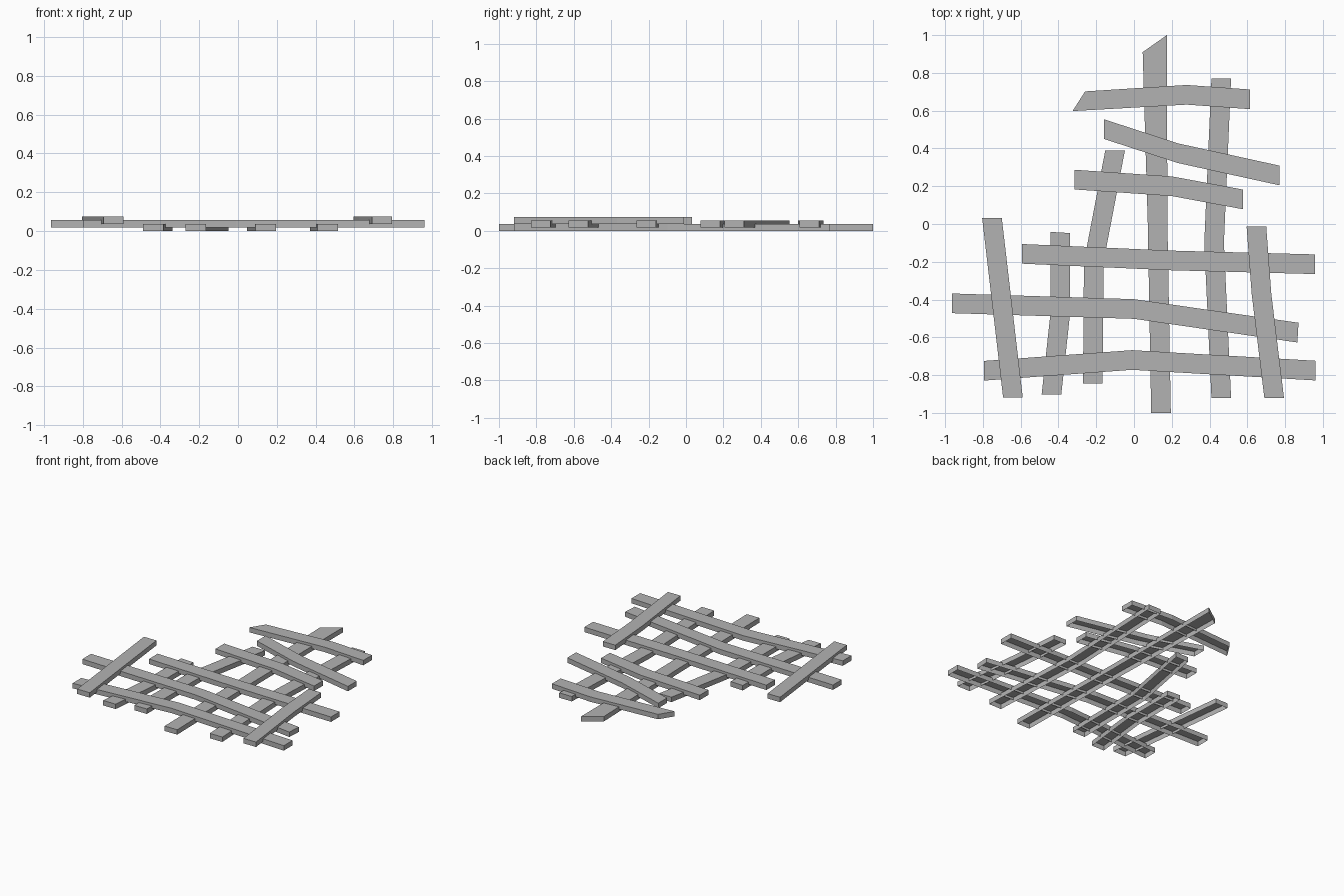
import bpy
import bmesh
from mathutils import Vector

default = bpy.data.objects.get("Cube")
if default:
    bpy.data.objects.remove(default, do_unlink=True)

grey = bpy.data.materials.new("weathered_grey")
grey.use_nodes = True
colour = (0.45, 0.45, 0.45, 1)
grey.diffuse_color = colour
grey.node_tree.nodes["Principled BSDF"].inputs["Base Color"].default_value = colour

THICK = 0.037
HALF = 0.052


def plank(name, path, side, level, start_cut=(0, 0), end_cut=(0, 0)):
    """Bent plank with an open underside; side points to its right edge,
    the cuts shift the right edge (and the left one oppositely) at each end."""
    centres = [Vector((x, y, 0)) for x, y in path]
    offsets = [Vector((*side, 0)) * HALF for _ in centres]
    offsets[0] += Vector((*start_cut, 0))
    offsets[-1] += Vector((*end_cut, 0))
    right = [c + o for c, o in zip(centres, offsets)]
    left = [c - o for c, o in zip(centres, offsets)]
    outline = right + left[::-1]

    bm = bmesh.new()
    base = Vector((0, 0, level))
    top_z = Vector((0, 0, level + THICK))
    low = [bm.verts.new(p + base) for p in outline]
    top = [bm.verts.new(p + top_z) for p in outline]
    count = len(outline)
    # Top boards
    for i in range(len(path) - 1):
        j = count - 1 - i
        bm.faces.new((top[i], top[i + 1], top[j - 1], top[j]))
    # Edges all round
    for i in range(count):
        j = (i + 1) % count
        bm.faces.new((low[i], low[j], top[j], top[i]))
    mesh = bpy.data.meshes.new(name)
    bm.to_mesh(mesh)
    bm.free()
    mesh.materials.append(grey)
    obj = bpy.data.objects.new(name, mesh)
    bpy.context.collection.objects.link(obj)


UPRIGHT, RAIL = (1, 0), (0, -1)

# Bottom layer: lengthwise planks
plank("long_plank_main", [(.143, -1), (.125, 0), (.11, .955)], UPRIGHT, 0,
      end_cut=(.012, .045))
plank("long_plank_left", [(.462, -.92), (.424, -.1), (.462, .77)], UPRIGHT, 0)
plank("long_plank_leaning", [(-.218, -.845), (-.213, -.2), (-.1, .39)], UPRIGHT, 0)
plank("long_plank_short", [(-.437, -.903), (-.39, -.47), (-.39, -.045)], UPRIGHT, 0,
      end_cut=(0, -.003))

# Middle layer: cross planks
MID = 0.019
plank("cross_plank_back", [(-.292, .65), (.28, .684), (.615, .66)], RAIL, MID,
      start_cut=(-.033, 0))
plank("cross_plank_slanted", [(-.158, .502), (.232, .375), (.77, .257)], RAIL, MID)
plank("cross_plank_upper", [(-.315, .235), (.2, .2), (.578, .13)], RAIL, MID)
plank("cross_plank_middle", [(-.593, -.158), (.2, -.193), (.958, -.213)], RAIL, MID)
plank("cross_plank_lower", [(-.963, -.42), (0, -.45), (.868, -.575)], RAIL, MID,
      end_cut=(-.003, 0))
plank("cross_plank_front", [(-.795, -.777), (-.01, -.72), (.96, -.776)], RAIL, MID)

# Top layer: outer planks
plank("outer_plank_right", [(-.641, -.918), (-.752, .032)], UPRIGHT, 0.037)
plank("outer_plank_left", [(.742, -.92), (.675, -.37), (.648, -.012)], UPRIGHT, 0.037)
